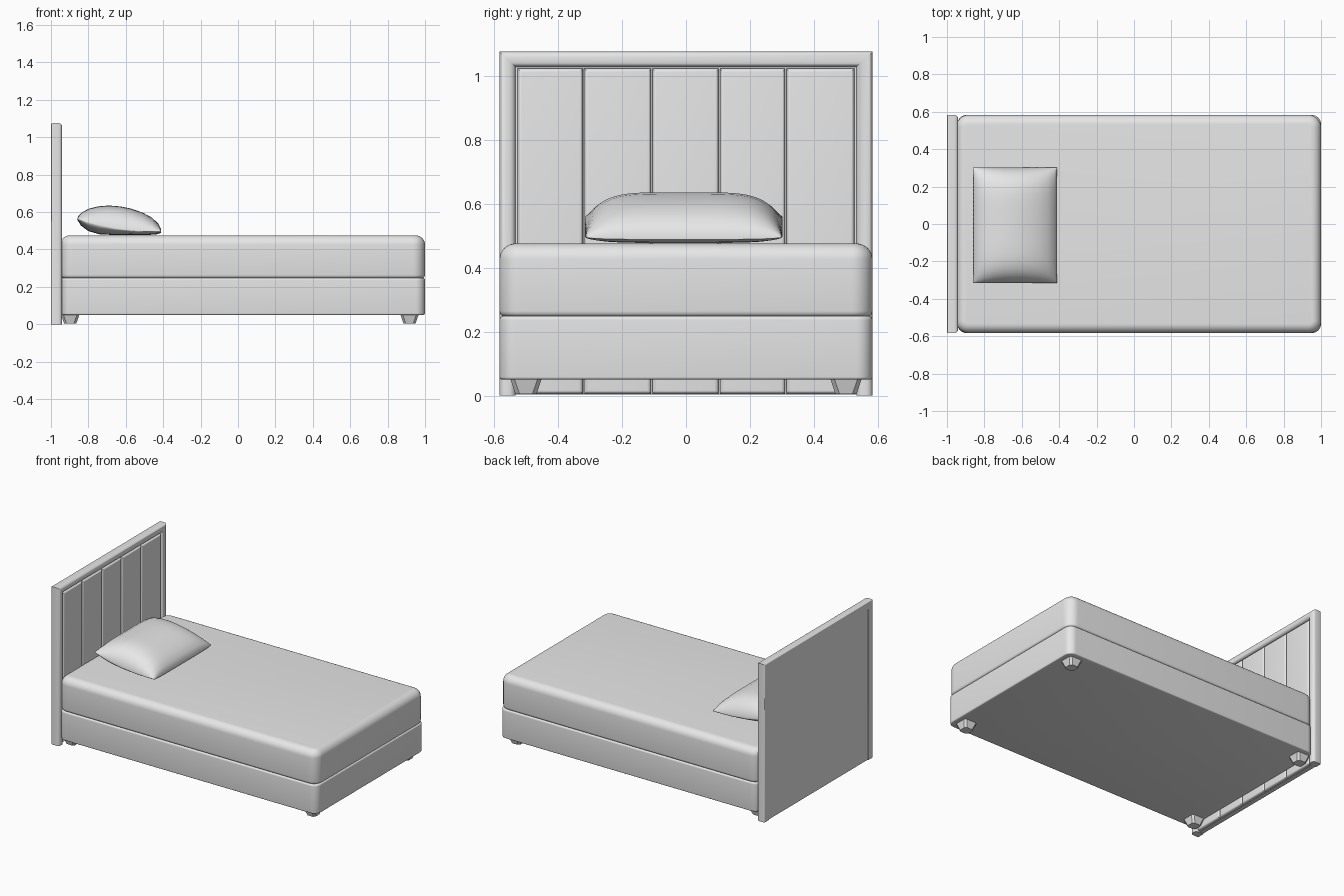
import bpy, bmesh, math

cube = bpy.data.objects.get("Cube")
if cube:
    bpy.data.objects.remove(cube, do_unlink=True)

# One plain upholstery colour
GREY = (0.8, 0.8, 0.8, 1)
fabric = bpy.data.materials.new("light_grey_fabric")
fabric.use_nodes = True
fabric.diffuse_color = GREY
fabric.node_tree.nodes["Principled BSDF"].inputs["Base Color"].default_value = GREY

HALF_W = 0.583


def finish(name, bm, angle=35):
    bmesh.ops.recalc_face_normals(bm, faces=bm.faces)
    mesh = bpy.data.meshes.new(name)
    bm.to_mesh(mesh)
    bm.free()
    mesh.materials.append(fabric)
    mesh.shade_smooth()
    mesh.set_sharp_from_angle(angle=math.radians(angle))
    obj = bpy.data.objects.new(name, mesh)
    bpy.context.collection.objects.link(obj)
    return obj


def box(lo, hi):
    bm = bmesh.new()
    bmesh.ops.create_cube(bm, size=1)
    for v in bm.verts:
        v.co = [lo[i] + (v.co[i] + 0.5) * (hi[i] - lo[i]) for i in range(3)]
    return bm


def bevel(bm, edges, radius, segments):
    bmesh.ops.bevel(bm, geom=edges, offset=radius, segments=segments,
                    profile=0.5, affect='EDGES', clamp_overlap=True)


def edges_at(bm, axis, value):
    return [e for e in bm.edges
            if all(abs(v.co[axis] - value) < 1e-4 for v in e.verts)]


def cushion(name, lo, hi, r_side, r_top, r_bottom):
    bm = box(lo, hi)
    upright = [e for e in bm.edges
               if abs(e.verts[0].co.z - e.verts[1].co.z) > 0.01]
    bevel(bm, upright, r_side, 8)
    bevel(bm, edges_at(bm, 2, hi[2]), r_top, 8)
    bevel(bm, edges_at(bm, 2, lo[2]), r_bottom, 4)
    return finish(name, bm)


# Base and mattress
cushion("bed_base", (-0.945, -HALF_W, 0.05), (1, HALF_W, 0.248), 0.05, 0.012, 0.008)
cushion("mattress", (-0.95, -HALF_W, 0.246), (1, HALF_W, 0.475), 0.065, 0.05, 0.018)

# Tapered feet with cut corners
for end, x in (("head", -0.897), ("foot", 0.917)):
    for side, y in (("right", -0.5), ("left", 0.5)):
        bm = box((-0.05, -0.05, 0.004), (0.05, 0.05, 0.055))
        for v in bm.verts:
            if v.co.z < 0.01:
                v.co.x *= 0.65
                v.co.y *= 0.65
        bevel(bm, [e for e in bm.edges
                   if abs(e.verts[0].co.z - e.verts[1].co.z) > 0.01], 0.012, 1)
        bmesh.ops.translate(bm, verts=bm.verts, vec=(x, y, 0))
        finish(f"{end}_{side}_leg", bm, 20)

# Headboard backing
finish("headboard_back", box((-0.998, -0.56, 0.003), (-0.967, 0.56, 1.05)))

# Headboard border: an arch outline extruded forward and rounded
INNER, TOP = 0.533, 1.075
outline = [(-HALF_W, 0), (-INNER, 0), (-INNER, 1.027), (INNER, 1.027),
           (INNER, 0), (HALF_W, 0), (HALF_W, TOP), (-HALF_W, TOP)]
bm = bmesh.new()
face = bm.faces.new([bm.verts.new((-1, y, z)) for y, z in outline])
ext = bmesh.ops.extrude_face_region(bm, geom=[face])
front = [v for v in ext["geom"] if isinstance(v, bmesh.types.BMVert)]
bmesh.ops.translate(bm, verts=front, vec=(0.06, 0, 0))
bmesh.ops.recalc_face_normals(bm, faces=bm.faces)
# The floor ends stay square
bevel(bm, [e for e in edges_at(bm, 0, -0.94)
           if max(v.co.z for v in e.verts) > 0.01], 0.02, 6)
bevel(bm, [e for e in edges_at(bm, 0, -1)
           if max(abs(v.co.y) for v in e.verts) > 0.55
           and max(v.co.z for v in e.verts) > 1.05], 0.008, 3)
finish("headboard_border", bm)

# Five padded upright channels
seams = (-0.528, -0.32, -0.107, 0.104, 0.312, 0.528)
for i in range(5):
    bm = box((-0.975, seams[i] + 0.002, 0.005), (-0.946, seams[i + 1] - 0.002, 1.022))
    bevel(bm, edges_at(bm, 0, -0.946), 0.012, 5)
    finish(f"headboard_channel_{i + 1}", bm)

# Pillow: a leaning lens section that thins towards both ends
upper = [(-0.86, 0.56), (-0.855, 0.578), (-0.835, 0.598), (-0.80, 0.617),
         (-0.75, 0.630), (-0.69, 0.635), (-0.63, 0.630), (-0.57, 0.618),
         (-0.51, 0.597), (-0.46, 0.570), (-0.425, 0.537), (-0.412, 0.510)]
lower = [(-0.412, 0.488), (-0.44, 0.479), (-0.55, 0.477), (-0.66, 0.477),
         (-0.74, 0.481), (-0.80, 0.498), (-0.84, 0.528)]
section = upper + lower
ROWS = 40
bm = bmesh.new()
rings = []
for r in range(ROWS + 1):
    t = -math.cos(math.pi * r / ROWS)
    thick = max(0.02, (1 - abs(t) ** 5) ** 0.6)
    ring = []
    for x, z in section:
        k = (x + 0.86) / 0.448
        seam = 0.56 - 0.065 * k - 0.02 * math.sin(math.pi * k)
        ring.append(bm.verts.new((x, -0.007 + 0.308 * t, seam + (z - seam) * thick)))
    rings.append(ring)
n = len(section)
for a, b in zip(rings, rings[1:]):
    for i in range(n):
        j = (i + 1) % n
        bm.faces.new((a[i], a[j], b[j], b[i]))
bm.faces.new(rings[0])
bm.faces.new(rings[-1])
finish("pillow", bm, 60)
